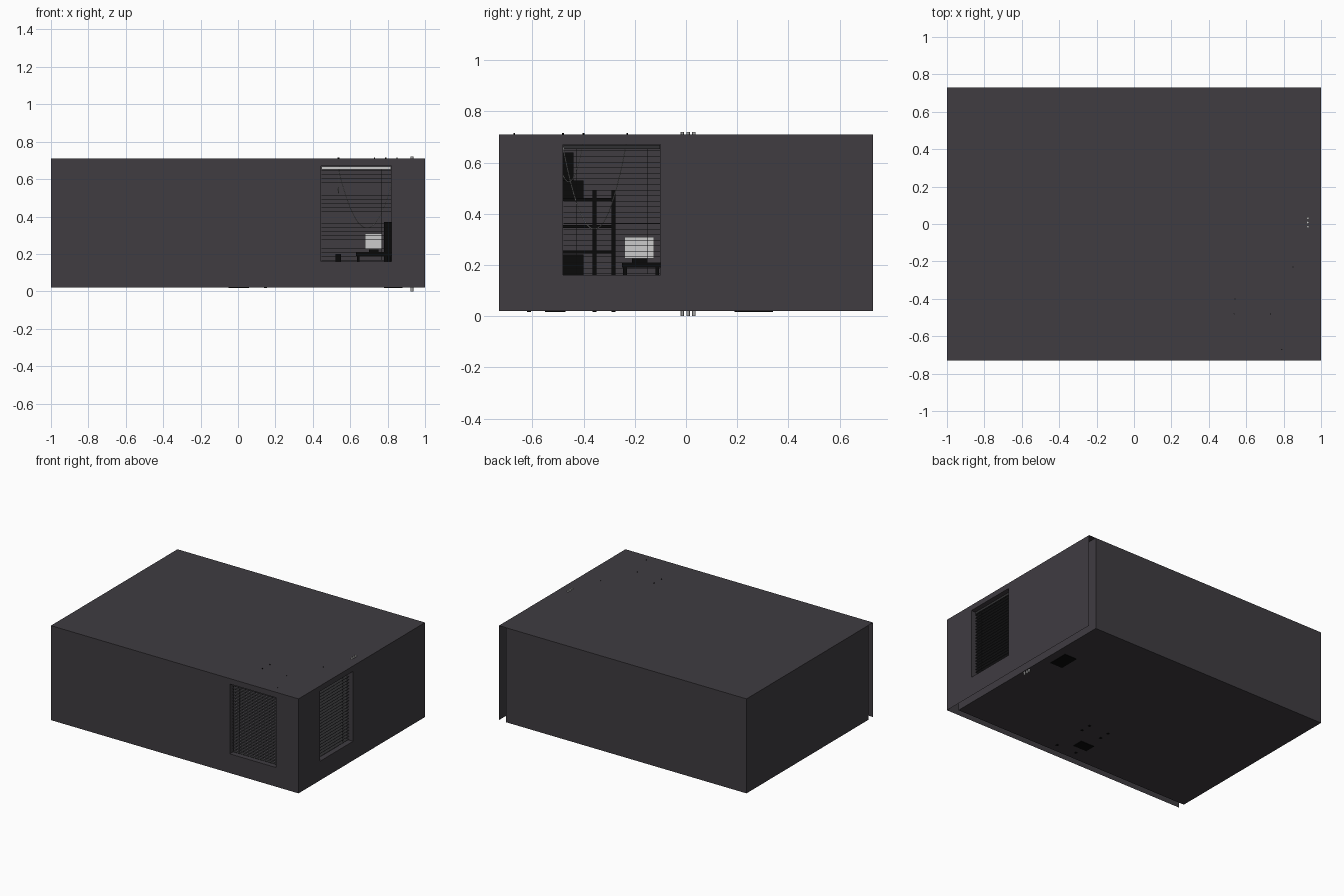
import bpy, bmesh
from mathutils import Vector

if "Cube" in bpy.data.objects:
    bpy.data.objects.remove(bpy.data.objects["Cube"])

def material(name, rgb):
    m = bpy.data.materials.new(name)
    m.diffuse_color = (*rgb, 1)
    m.use_nodes = True
    m.node_tree.nodes["Principled BSDF"].inputs["Base Color"].default_value = m.diffuse_color
    return m

WALL = material("wall_paint", (0.05, 0.045, 0.053))
BLACK = material("black", (0.003, 0.003, 0.003))
DARK = material("dark_slat", (0.03, 0.03, 0.032))
PALE = material("pale", (0.6, 0.6, 0.58))

def add_mesh(name, verts, faces, mat):
    me = bpy.data.meshes.new(name)
    me.from_pydata(verts, [], faces)
    me.materials.append(mat)
    ob = bpy.data.objects.new(name, me)
    bpy.context.collection.objects.link(ob)
    return ob

def add_box(name, lo, hi, mat):
    bm = bmesh.new()
    bmesh.ops.create_cube(bm, size=1)
    lo, hi = Vector(lo), Vector(hi)
    for v in bm.verts:
        v.co = (lo + hi) / 2 + v.co * (hi - lo)
    me = bpy.data.meshes.new(name)
    bm.to_mesh(me)
    bm.free()
    me.materials.append(mat)
    ob = bpy.data.objects.new(name, me)
    bpy.context.collection.objects.link(ob)
    return ob

def add_rod(name, x, y, z0, z1, r, mat):
    bpy.ops.mesh.primitive_cylinder_add(vertices=12, radius=r, depth=z1 - z0,
                                        location=(x, y, (z0 + z1) / 2))
    ob = bpy.context.object
    ob.name = name
    ob.data.materials.append(mat)
    bpy.ops.object.shade_smooth_by_angle()

def add_cable(name, a, b, sag, r):
    # hanging parabola between two points
    a, b = Vector(a), Vector(b)
    cu = bpy.data.curves.new(name, 'CURVE')
    cu.dimensions = '3D'
    cu.bevel_depth = r
    cu.bevel_resolution = 1
    sp = cu.splines.new('POLY')
    n = 24
    sp.points.add(n)
    for i in range(n + 1):
        t = i / n
        p = a.lerp(b, t) - Vector((0, 0, 4 * sag * t * (1 - t)))
        sp.points[i].co = (*p, 1)
    cu.materials.append(PALE)
    bpy.context.collection.objects.link(bpy.data.objects.new(name, cu))

X, Y, Z0, Z1 = 1.0, 0.73, 0.02, 0.71
XI, YI = 0.942, -0.68          # inner skins of the two window walls
W0, W1 = 0.16, 0.67            # window bottom and top

# ceiling, floor and the two plain walls
add_mesh("ceiling", [(-X, -Y, Z1), (X, -Y, Z1), (X, Y, Z1), (-X, Y, Z1)], [(0, 1, 2, 3)], WALL)
add_mesh("floor", [(-X, YI, Z0), (XI, YI, Z0), (XI, Y, Z0), (-X, Y, Z0)], [(0, 1, 2, 3)], WALL)
add_mesh("back_wall", [(XI, Y, Z0), (-X, Y, Z0), (-X, Y, Z1), (XI, Y, Z1)], [(0, 1, 2, 3)], WALL)
add_mesh("left_wall", [(-X, Y, Z0), (-X, YI, Z0), (-X, YI, Z1), (-X, Y, Z1)], [(0, 1, 2, 3)], WALL)

# double-skinned walls with an open window and reveals, open at the ends
def window_wall(name, place, outer, inner, win, d_in):
    def ring(u0, u1, z0, z1, d):
        return [place(u0, d, z0), place(u1, d, z0), place(u1, d, z1), place(u0, d, z1)]
    verts = (ring(*outer, Z0, Z1, 0) + ring(*win, W0, W1, 0) +
             ring(*win, W0, W1, d_in) + ring(*inner, Z0, Z1, d_in))
    faces = []
    for k in range(3):
        for i in range(4):
            j = (i + 1) % 4
            faces.append((4 * k + i, 4 * k + j, 4 * k + 4 + j, 4 * k + 4 + i))
    add_mesh(name, verts, faces, WALL)

front = lambda u, d, z: (u, -Y + d, z)
right = lambda u, d, z: (X - d, u, z)
FW, RW = (0.445, 0.82), (-0.48, -0.10)
window_wall("front_wall", front, (-X, X), (-X, XI), FW, 0.05)
window_wall("right_wall", right, (-Y, Y), (YI, Y), RW, 0.058)

# venetian blinds
def blind(name, place, win, d0, d1, rail_mat):
    def bar(part, u0, u1, da, db, z0, z1, mat):
        p, q = place(u0, da, z0), place(u1, db, z1)
        lo = [min(a, b) for a, b in zip(p, q)]
        hi = [max(a, b) for a, b in zip(p, q)]
        add_box(name + part, lo, hi, mat)
    u0, u1 = win[0] + 0.002, win[1] - 0.002
    bar("_head_rail", u0, u1, d0, d1, 0.652, 0.668, rail_mat)
    n = 23
    for i in range(n):
        z = 0.166 + i * (0.645 - 0.166) / (n - 1)
        bar("_slat", u0, u1, d0, d1, z - 0.001, z + 0.001, DARK)
    dm = (d0 + d1) / 2
    for u in (u0 + 0.05, u1 - 0.05):
        bar("_cord", u - 0.001, u + 0.001, dm - 0.001, dm + 0.001, 0.166, 0.655, DARK)

blind("front_blind", front, FW, 0.03, 0.055, PALE)
blind("right_blind", right, RW, 0.033, 0.06, DARK)

# three pipes running through floor and ceiling
for y in (-0.015, 0.008, 0.031):
    add_rod("pipe", 0.93, y, 0.0, 0.72, 0.007, PALE)

# ceiling hooks and swagged cables
HOOKS = [(0.54, -0.40), (0.535, -0.48), (0.73, -0.48), (0.85, -0.23), (0.79, -0.67)]
for x, y in HOOKS:
    add_rod("ceiling_hook", x, y, 0.69, 0.715, 0.003, BLACK)
add_cable("long_cable", (0.535, -0.48, 0.66), (0.85, -0.23, 0.69), 0.335, 0.002)
add_cable("short_cable", (0.54, -0.40, 0.69), (0.535, -0.48, 0.55), 0.08, 0.002)

# desk with a pale monitor
add_box("desk_top", (0.63, -0.25, 0.19), (0.82, -0.10, 0.21), BLACK)
for x in (0.635, 0.80):
    for y in (-0.245, -0.12):
        add_box("desk_leg", (x, y, Z0), (x + 0.015, y + 0.015, 0.19), BLACK)
add_box("monitor", (0.68, -0.24, 0.225), (0.77, -0.125, 0.31), PALE)
add_box("monitor_stand", (0.70, -0.21, 0.21), (0.75, -0.15, 0.225), BLACK)

# tall cabinet, its base showing under the floor
add_box("cabinet", (0.78, 0.19, 0.017), (0.88, 0.34, 0.37), BLACK)

# open shelf rack with stored boxes
for x in (-0.02, 0.14):
    for y in (-0.62, -0.365, -0.29):
        add_box("rack_post", (x, y, 0.017), (x + 0.015, y + 0.015, 0.49), BLACK)
for z in (0.15, 0.25, 0.35, 0.455):
    add_box("rack_shelf", (-0.02, -0.62, z - 0.006), (0.155, -0.275, z + 0.006), BLACK)
add_box("rack_low_box", (0, -0.55, 0.16), (0.13, -0.40, 0.24), BLACK)
add_box("rack_top_box", (0, -0.56, 0.461), (0.13, -0.40, 0.53), BLACK)
add_box("rack_small_box", (0.02, -0.54, 0.53), (0.12, -0.44, 0.64), BLACK)

# dark feet showing under the floor
add_box("rack_foot", (-0.05, -0.55, 0.017), (0.06, -0.47, 0.03), BLACK)
add_box("stool", (0.52, -0.05, Z0), (0.55, 0.02, 0.20), BLACK)
